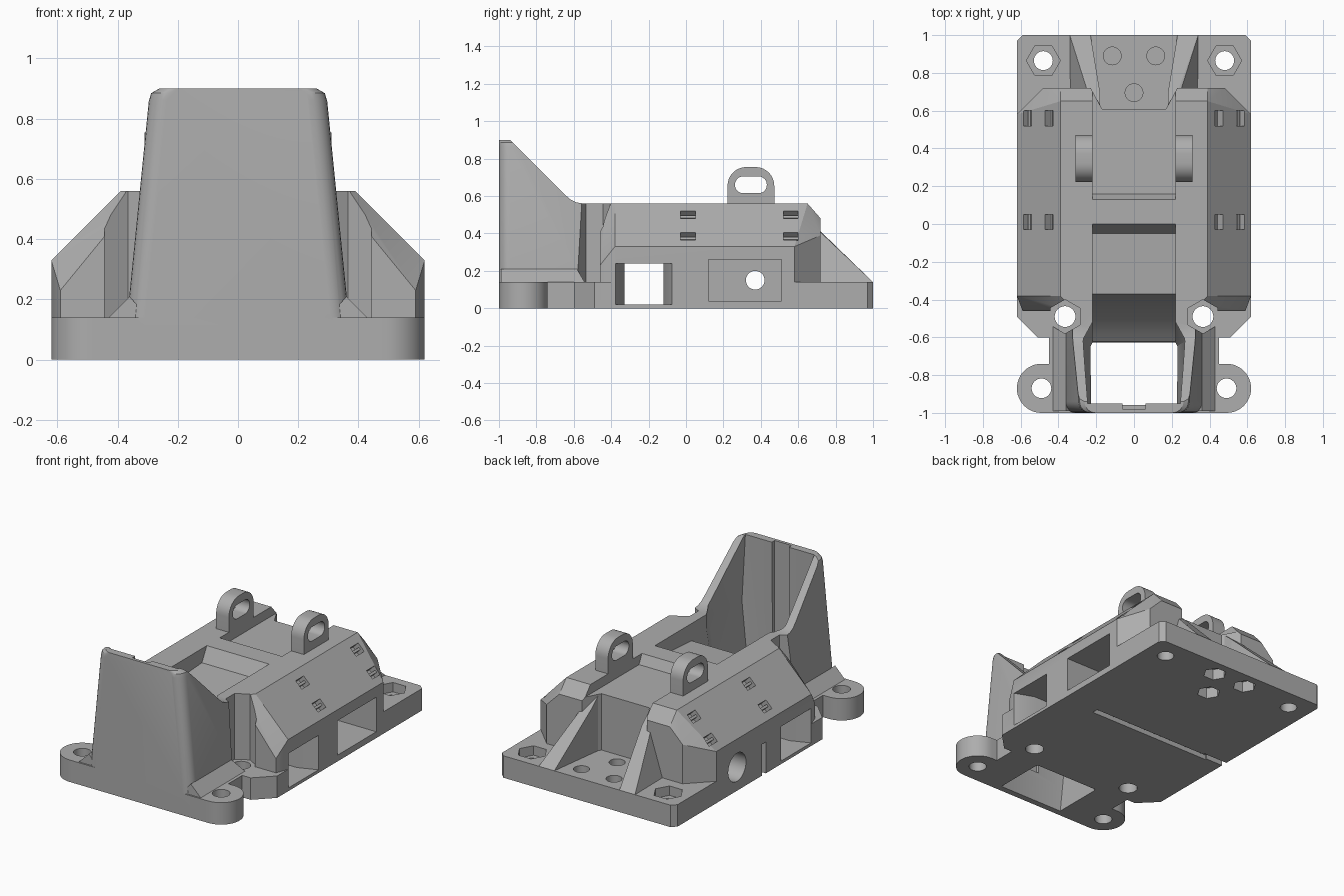
import bpy, bmesh, math
from mathutils import Matrix, Vector

if "Cube" in bpy.data.objects:
    bpy.data.objects.remove(bpy.data.objects["Cube"], do_unlink=True)

grey = bpy.data.materials.new("plain grey")
grey.use_nodes = True
colour = (0.42, 0.42, 0.42, 1)
grey.diffuse_color = colour
grey.node_tree.nodes["Principled BSDF"].inputs["Base Color"].default_value = colour


def finish(bm, name):
    bmesh.ops.recalc_face_normals(bm, faces=bm.faces)
    mesh = bpy.data.meshes.new(name)
    bm.to_mesh(mesh)
    bm.free()
    mesh.materials.append(grey)
    obj = bpy.data.objects.new(name, mesh)
    bpy.context.collection.objects.link(obj)
    return obj


def hull(name, points, mirror=False):
    """Convex solid around points, optionally mirrored across x."""
    bm = bmesh.new()
    for x, y, z in points:
        bm.verts.new((x, y, z))
        if mirror:
            bm.verts.new((-x, y, z))
    result = bmesh.ops.convex_hull(bm, input=bm.verts[:])
    loose = [v for v in bm.verts if not v.link_faces]
    bmesh.ops.delete(bm, geom=loose, context="VERTS")
    bmesh.ops.dissolve_limit(bm, angle_limit=0.01, verts=bm.verts[:], edges=bm.edges[:])
    return finish(bm, name)


def box(name, xs, ys, zs):
    return hull(name, [(x, y, z) for x in xs for y in ys for z in zs])


def prism(name, profile, place, start, end):
    """Extrude a flat profile; place(a, b, depth) gives the 3D position."""
    bm = bmesh.new()
    ends = [[bm.verts.new(place(a, b, d)) for a, b in profile] for d in (start, end)]
    bm.faces.new(ends[0])
    bm.faces.new(ends[1])
    for i in range(len(profile)):
        j = (i + 1) % len(profile)
        bm.faces.new((ends[0][i], ends[0][j], ends[1][j], ends[1][i]))
    return finish(bm, name)


def upright(a, b, d):
    return (a, b, d)


def sideways(a, b, d):
    return (d, a, b)


def circle(a, b, radius, sides=32):
    turn = 2 * math.pi / sides
    return [(a + radius * math.cos(i * turn), b + radius * math.sin(i * turn)) for i in range(sides)]


def rounded(a, b, width, height, radius, top_only=False):
    """Rounded rectangle outline centred on a, b."""
    points = []
    for k, (sa, sb) in enumerate(((1, 1), (-1, 1), (-1, -1), (1, -1))):
        if top_only and sb < 0:
            points.append((a + sa * width / 2, b + sb * height / 2))
            continue
        for i in range(9):
            t = (k + i / 8) * math.pi / 2
            points.append((a + sa * (width / 2 - radius) + radius * math.cos(t),
                           b + sb * (height / 2 - radius) + radius * math.sin(t)))
    return points


def combine(target, tool, operation="DIFFERENCE"):
    mod = target.modifiers.new("cut", "BOOLEAN")
    mod.operation = operation
    mod.solver = "EXACT"
    mod.object = tool
    graph = bpy.context.evaluated_depsgraph_get()
    mesh = bpy.data.meshes.new_from_object(target.evaluated_get(graph))
    target.modifiers.clear()
    target.data = mesh
    bpy.data.objects.remove(tool, do_unlink=True)


# Base plate with clipped corners
half = [(0.59, 1), (0.62, 0.97), (0.62, -0.49), (0.51, -0.6), (0.45, -0.6), (0.45, -1)]
outline = half + [(-x, y) for x, y in reversed(half)]
housing = prism("housing", outline, upright, 0, 0.14)

# Faceted main body
body = hull("body", [
    (0.62, -0.38, 0), (0.62, -0.38, 0.33), (0.39, -0.38, 0.56),
    (0.59, -0.46, 0), (0.59, -0.46, 0.23), (0.32, -0.46, 0.56),
    (0.62, 0.58, 0), (0.62, 0.58, 0.33), (0.39, 0.65, 0.56),
    (0.48, 0.72, 0), (0.48, 0.72, 0.39), (0.39, 0.72, 0.48)], mirror=True)
combine(housing, body, "UNION")

# Tall tapered hood with rounded front corners
corner = []
for base, z in ((0.374, 0.08), (0.296, 0.86), (0.288, 0.885), (0.262, 0.9)):
    for i in range(7):
        t = i * math.pi / 12
        corner.append((base - 0.06 + 0.06 * math.cos(t), -0.94 - 0.06 * math.sin(t), z))
    corner.append((base, -0.4, z))
hood = hull("hood", corner, mirror=True)
slope = [(-0.95, 0.91), (-0.65, 0.61), (-0.62, 0.583), (-0.59, 0.567), (-0.55, 0.56),
         (-0.3, 0.56), (-0.3, 1.2), (-0.95, 1.2)]
combine(hood, prism("slope_cutter", slope, sideways, -1, 1))
combine(housing, hood, "UNION")

# Flares at the hood foot and mounting ears
for s in (-1, 1):
    flare = hull("flare", [(s * x, y, z) for y in (-0.99, -0.5)
                           for x, z in ((0.43, 0.14), (0.36, 0.21), (0.3, 0.14), (0.43, 0.1), (0.3, 0.1))])
    combine(housing, flare, "UNION")
    ear = circle(0.49, -0.87, 0.13, 48)
    web = [(0.4, -0.74), (0.4, -1)]
    lobe = [(s * x, y) for x, y in web + [p for p in ear[36:] + ear[:13]]]
    combine(housing, prism("ear", lobe, upright, 0, 0.14), "UNION")

# Hood interior and curved chute
combine(housing, hull("interior", [
    (0.22, -0.96, -0.1), (0.22, -0.65, -0.1), (0.22, -0.96, 0.16), (0.22, -0.65, 0.16),
    (0.27, -0.95, 0.47), (0.275, -0.62, 0.5), (0.24, -0.95, 1), (0.24, -0.62, 1),
    (0.22, -0.52, 0.47), (0.22, -0.52, 1)], mirror=True))
chute = [(0, 0.58), (0, 0.56), (-0.05, 0.47), (-0.37, 0.45), (-0.4, 0.34), (-0.45, 0.22),
         (-0.51, 0.13), (-0.58, 0.06), (-0.65, 0), (-0.65, -0.1), (-0.9, -0.1), (-0.9, 0.58)]
combine(housing, prism("chute", chute, sideways, -0.22, 0.22))
combine(housing, box("hood_groove", (-0.06, 0.06), (-0.98, -0.9), (0.2, 1)))

# Rear channel: shallow top tray and drop to the plate
tray = [(0.13, 0.56), (0.13, 0.6), (0.8, 0.6), (0.8, 0.5), (0.16, 0.5)]
combine(housing, prism("tray", tray, sideways, -0.22, 0.22))
combine(housing, hull("rear_notch", [(x, y, z) for z in (0.14, 0.7)
                                     for x, y in ((0.17, 0.61), (0.24, 0.74))], mirror=True))

# Cross tunnel with flared mouths
tunnel = []
for x, grow in ((0.63, 0.05), (0.5, 0)):
    tunnel += [(x, y, z) for y in (-0.33 - grow, -0.12 + grow) for z in (0.02, 0.24)]
combine(housing, box("tunnel", (-0.55, 0.55), (-0.33, -0.12), (0.02, 0.24)))
for s in (-1, 1):
    combine(housing, hull("mouth", [(s * x, y, z) for x, y, z in tunnel]))

# Side bay, its bore and counterbore, and the cable slit
combine(housing, box("bay", (-0.4, 0.7), (0.12, 0.51), (0.04, 0.26)))
combine(housing, prism("bore", circle(0.37, 0.15, 0.05), sideways, -0.7, 0))
combine(housing, prism("counterbore", circle(0.37, 0.15, 0.09), sideways, -0.7, -0.5))
combine(housing, box("slit", (-0.7, -0.45), (0.08, 0.12), (-0.1, 0.2)))
combine(housing, box("cable_groove", (-0.5, 0.38), (0.07, 0.11), (-0.1, 0.03)))

# Bolt holes with hexagonal seats
for s in (-1, 1):
    for x, y, radius in ((0.48, 0.865, 0.05), (0.365, -0.49, 0.055), (0.49, -0.87, 0.052)):
        combine(housing, prism("bolt_hole", circle(s * x, y, radius), upright, -0.1, 0.7))
    combine(housing, prism("nut_seat", circle(s * 0.48, 0.865, 0.09, 6), upright, 0.08, 0.7))
    column = [(s * 0.365 + b, -0.49 + a) for a, b in circle(0, 0, 0.09, 6)]
    combine(housing, prism("nut_column", column, upright, 0.14, 0.7))
for x, y in ((-0.115, 0.89), (0.115, 0.89), (0, 0.695)):
    combine(housing, prism("blind_hole", circle(x, y, 0.047), upright, 0.085, 0.3))
    combine(housing, prism("hex_socket", circle(x, y, 0.07, 6), upright, -0.1, 0.07))

# Strap slots on the sloping sides, each with a cross bar
for s in (-1, 1):
    for y in (0.01, 0.56):
        for x in (0.45, 0.565):
            z = 0.95 - x
            tilt = Matrix.Rotation(s * math.radians(45), 4, "Y")
            tilt.translation = Vector((s * x, y, z))
            slot = box("slot", (-0.03, 0.03), (-0.04, 0.04), (-0.05, 0.05))
            slot.data.transform(tilt)
            combine(housing, slot)
            bar = box("strap_bar", (-0.008, 0.008), (-0.05, 0.05), (-0.055, -0.015))
            bar.data.transform(tilt)

parts = [housing]
for s, side in ((1, "left"), (-1, "right")):
    # Upright lugs with a slotted eye
    lug = prism(side + "_lug", rounded(0.347, 0.63, 0.25, 0.25, 0.1, True), sideways, s * 0.22, s * 0.31)
    combine(lug, prism("eye", rounded(0.347, 0.66, 0.17, 0.09, 0.044), sideways, -1, 1))
    parts.append(lug)
    # Sloping gussets behind the body
    hull(side + "_gusset", [(s * x, y, z) for x, y, z in (
        (0.23, 1, 0.13), (0.34, 1, 0.13), (0.23, 1, 0.14), (0.34, 1, 0.14), (0.18, 0.62, 0.13),
        (0.34, 0.7, 0.13), (0.18, 0.7, 0.43), (0.23, 0.7, 0.43), (0.18, 0.62, 0.5), (0.22, 0.62, 0.5))])

bpy.ops.object.select_all(action="DESELECT")
for part in parts:
    part.select_set(True)
bpy.context.view_layer.objects.active = housing
bpy.ops.object.shade_smooth_by_angle(angle=math.radians(25))
